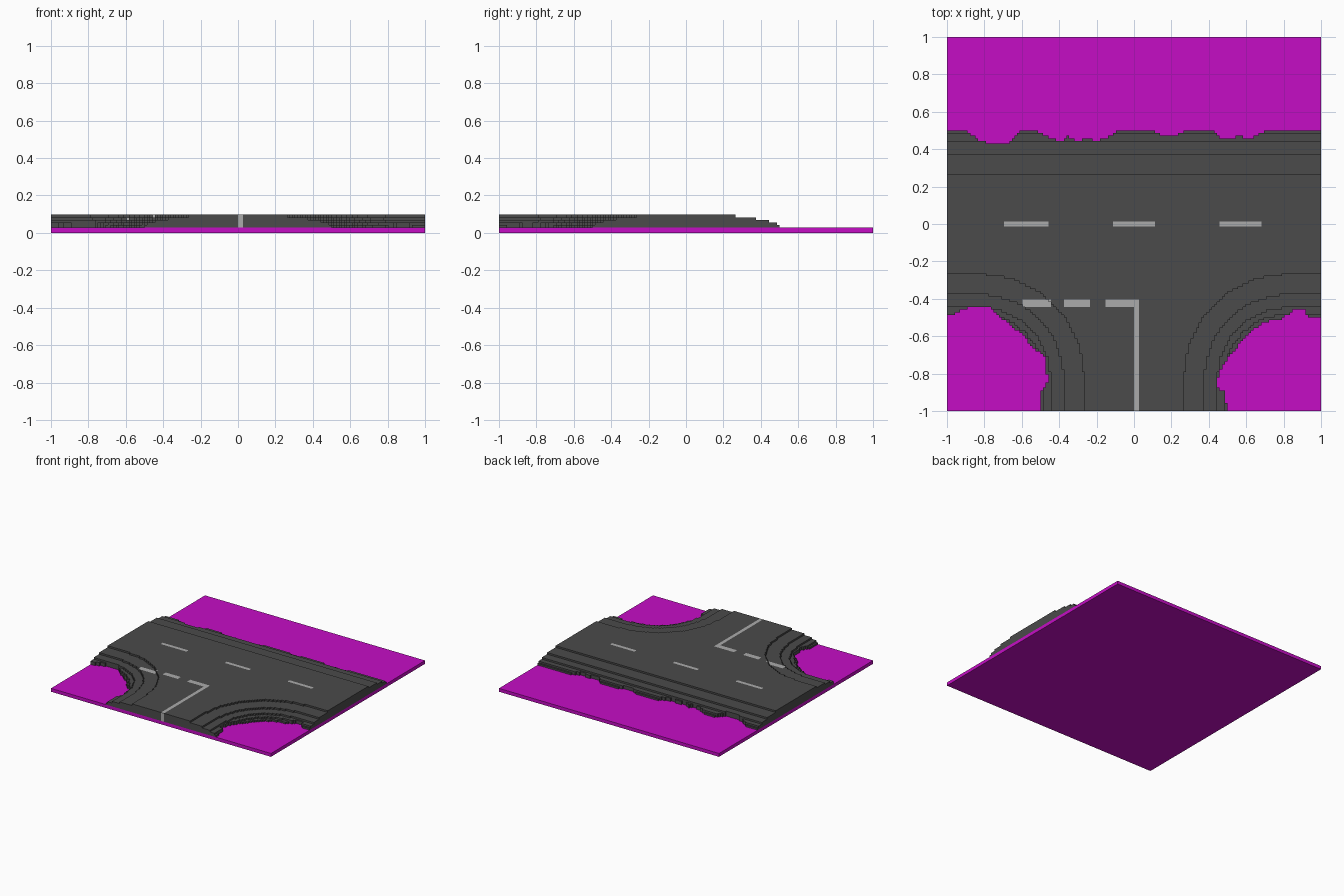
import bpy, bmesh, math

cube = bpy.data.objects.get("Cube")
if cube:
    bpy.data.objects.remove(cube, do_unlink=True)

N = 144              # cells along each side
C = 2 / N            # cell size
BASE = 2 * C         # thickness of the ground plate


def material(name, rgb):
    m = bpy.data.materials.new(name)
    m.diffuse_color = (*rgb, 1)
    m.use_nodes = True
    bsdf = m.node_tree.nodes["Principled BSDF"]
    bsdf.inputs["Base Color"].default_value = (*rgb, 1)
    bsdf.inputs["Roughness"].default_value = 0.9
    return m


magenta = material("magenta", (0.56, 0.004, 0.56))
asphalt = material("asphalt", (0.07, 0.07, 0.07))
paint = material("road_paint", (0.41, 0.41, 0.41))


def new_object(name, bm, mats):
    mesh = bpy.data.meshes.new(name)
    bm.to_mesh(mesh)
    bm.free()
    for m in mats:
        mesh.materials.append(m)
    ob = bpy.data.objects.new(name, mesh)
    bpy.context.collection.objects.link(ob)
    return ob


# Ground plate
bm = bmesh.new()
bmesh.ops.create_cube(bm, size=1)
bmesh.ops.scale(bm, vec=(2, 2, BASE), verts=bm.verts)
bmesh.ops.translate(bm, vec=(0, 0, BASE / 2), verts=bm.verts)
new_object("ground_plate", bm, [magenta])

# Crumbled edges of the road
BACK = [(-1, .5), (-.9, .5), (-.82, .445), (-.76, .43), (-.68, .43), (-.61, .5),
        (-.52, .5), (-.44, .455), (-.39, .445), (-.35, .47), (-.3, .445),
        (-.25, .46), (-.2, .445), (-.16, .455), (-.08, .5), (.09, .5), (.15, .475),
        (.25, .48), (.28, .5), (.42, .5), (.46, .465), (.5, .45), (.55, .47),
        (.63, .46), (.7, .5), (1, .5)]
LEFT_POCKET = [(-1.1, -.5), (-.98, -.49), (-.89, -.45), (-.77, -.45), (-.71, -.5),
               (-.6, -.59), (-.53, -.67), (-.48, -.7), (-.475, -.78), (-.455, -.83),
               (-.48, -.88), (-.5, -.89), (-.5, -1.1), (-1.1, -1.1)]
RIGHT_POCKET = [(1.1, -.5), (.93, -.5), (.91, -.46), (.86, -.46), (.8, -.5),
                (.7, -.55), (.6, -.62), (.52, -.69), (.48, -.75), (.45, -.82),
                (.45, -.88), (.49, -.9), (.5, -1.1), (1.1, -1.1)]


def inside(poly, x, y):
    hit = False
    for (ax, ay), (bx, by) in zip(poly, poly[1:] + poly[:1]):
        if (ay > y) != (by > y) and x < ax + (bx - ax) * (y - ay) / (by - ay):
            hit = not hit
    return hit


BACK_POCKET = BACK + [(1.1, .5), (1.1, 1.1), (-1.1, 1.1), (-1.1, .5)]
POCKETS = [BACK_POCKET, LEFT_POCKET, RIGHT_POCKET]
STEPS = [.27, .38, .45, .485, .505]   # distance from the centre line of each terrace
BEND = .82                            # centre of the round junction corners


def level(i, j):
    """Height of a cell above the plate, in cells."""
    if not (0 <= i < N and 0 <= j < N):
        return 0
    x, y = -1 + (i + .5) * C, -1 + (j + .5) * C
    if any(inside(p, x, y) for p in POCKETS):
        return 0
    if y >= 0:
        d = y
    elif abs(x) > BEND:
        d = -y if y > -BEND else 1
    elif y < -BEND:
        d = abs(x)
    else:
        d = BEND - math.hypot(BEND - abs(x), BEND + y)
    return sum(d < s for s in STEPS)


# Painted lines: x from, x to, y from, y to
LINES = [(-.69, -.465, -.016, .02), (-.115, .115, -.016, .02), (.46, .685, -.016, .02),
         (-.6, -.45, -.442, -.405), (-.38, -.235, -.442, -.405),
         (-.15, .025, -.442, -.405), (0, .0278, -1, -.405)]


def painted(i, j):
    x, y = -1 + (i + .5) * C, -1 + (j + .5) * C
    return any(a < x < b and c < y < d for a, b, c, d in LINES)


# Terraced road, with walls wherever a neighbouring cell is lower
height = {(i, j): level(i, j) for i in range(-1, N + 1) for j in range(-1, N + 1)}
bm = bmesh.new()
corners = {}


def vert(i, j, k):
    if (i, j, k) not in corners:
        corners[i, j, k] = bm.verts.new((-1 + i * C, -1 + j * C, BASE + k * C))
    return corners[i, j, k]


SIDES = [((1, 0), (1, 0), (1, 1)), ((-1, 0), (0, 1), (0, 0)),
         ((0, 1), (1, 1), (0, 1)), ((0, -1), (0, 0), (1, 0))]
for (i, j), h in height.items():
    if not h:
        continue
    faces = [[vert(i + a, j + b, h) for a, b in ((0, 0), (1, 0), (1, 1), (0, 1))]]
    for (di, dj), (a, b), (c, d) in SIDES:
        for k in range(height[i + di, j + dj], h):
            faces.append([vert(i + a, j + b, k), vert(i + c, j + d, k),
                          vert(i + c, j + d, k + 1), vert(i + a, j + b, k + 1)])
    for f in faces:
        bm.faces.new(f).material_index = int(painted(i, j))
new_object("terraced_road", bm, [asphalt, paint])
